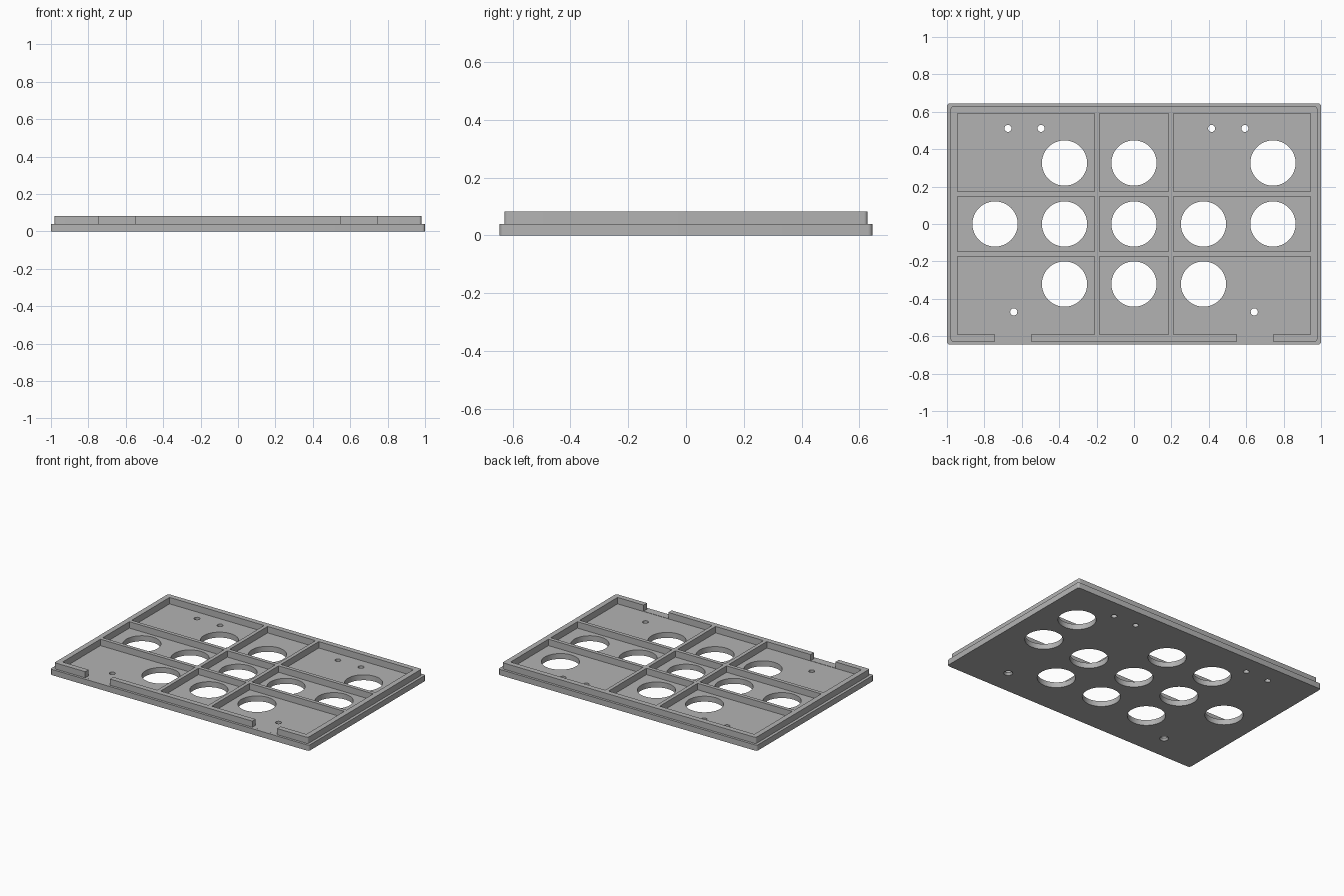
import bpy, bmesh, math
from mathutils import Matrix

if "Cube" in bpy.data.objects:
    bpy.data.objects.remove(bpy.data.objects["Cube"])

FLOOR, STEP, TOP = 0.038, 0.04, 0.083

grey = bpy.data.materials.new("plain grey")
grey.diffuse_color = (0.45, 0.45, 0.45, 1)
grey.use_nodes = True
grey.node_tree.nodes["Principled BSDF"].inputs["Base Color"].default_value = grey.diffuse_color


def add_box(bm, x0, x1, y0, y1, z0, z1):
    m = Matrix.Translation(((x0 + x1) / 2, (y0 + y1) / 2, (z0 + z1) / 2))
    m = m @ Matrix.Diagonal((x1 - x0, y1 - y0, z1 - z0, 1))
    return bmesh.ops.create_cube(bm, size=1, matrix=m)["verts"]


def add_cone(bm, x, y, z0, z1, r0, r1, n):
    bmesh.ops.create_cone(bm, cap_ends=True, segments=n, radius1=r0, radius2=r1,
                          depth=z1 - z0, matrix=Matrix.Translation((x, y, (z0 + z1) / 2)))


def finish(name, bm):
    me = bpy.data.meshes.new(name)
    bm.to_mesh(me)
    bm.free()
    me.materials.append(grey)
    ob = bpy.data.objects.new(name, me)
    bpy.context.collection.objects.link(ob)
    return ob


def slab(name, hx, hy, z0, z1, r):
    """Slab with rounded vertical corners."""
    bm = bmesh.new()
    add_box(bm, -hx, hx, -hy, hy, z0, z1)
    edges = [e for e in bm.edges if abs(e.verts[0].co.z - e.verts[1].co.z) > 0.01]
    bmesh.ops.bevel(bm, geom=edges, offset=r, segments=5, profile=0.5, affect='EDGES')
    return finish(name, bm)


def combine(target, bm, operation):
    """Apply a boolean with the given shapes, then drop the helper."""
    tool = bm if isinstance(bm, bpy.types.Object) else finish("cutter", bm)
    tool.hide_render = True
    bpy.context.view_layer.objects.active = target
    mod = target.modifiers.new("cut", 'BOOLEAN')
    mod.operation, mod.solver, mod.object = operation, 'EXACT', tool
    bpy.ops.object.modifier_apply(modifier=mod.name)
    bpy.data.objects.remove(tool)


# Base plate with a stepped-in raised block on it
cover = slab("cover_plate", 1.0, 0.645, 0, STEP, 0.015)
combine(cover, slab("raised_rim", 0.98, 0.628, 0.02, TOP, 0.012), 'UNION')

# Nine pockets, leaving the rim and the cross ribs
cut = bmesh.new()
for x0, x1 in ((-0.943, -0.211), (-0.185, 0.185), (0.211, 0.943)):
    for y0, y1 in ((-0.591, -0.173), (-0.147, 0.147), (0.173, 0.591)):
        add_box(cut, x0, x1, y0, y1, FLOOR, 0.2)
combine(cover, cut, 'DIFFERENCE')

# Two notches in the front rim
cut = bmesh.new()
for s in (-1, 1):
    xs = sorted((s * 0.55, s * 0.742))
    add_box(cut, *xs, -0.7, -0.58, STEP + 0.0001, 0.2)
combine(cover, cut, 'DIFFERENCE')

# Large round openings and small screw holes
cut = bmesh.new()
rows = {0.326: (-1, 0, 2), 0.0: (-2, -1, 0, 1, 2), -0.321: (-1, 0, 1)}
for y, cols in rows.items():
    for c in cols:
        add_cone(cut, c * 0.3715, y, -0.1, 0.2, 0.121, 0.121, 64)
for x in (-0.674, -0.497, 0.415, 0.593):
    add_cone(cut, x, 0.511, -0.1, 0.2, 0.019, 0.019, 24)
for x in (-0.643, 0.643):
    add_cone(cut, x, -0.47, -0.1, 0.2, 0.019, 0.019, 24)
combine(cover, cut, 'DIFFERENCE')

# Countersinks under the two front screw holes
cut = bmesh.new()
for x in (-0.643, 0.643):
    add_cone(cut, x, -0.47, -0.01, 0.015, 0.036, 0.0185, 24)
combine(cover, cut, 'DIFFERENCE')

# Smooth the round walls, keep edges crisp
cover.select_set(True)
bpy.context.view_layer.objects.active = cover
bpy.ops.object.shade_smooth_by_angle(angle=math.radians(30))
